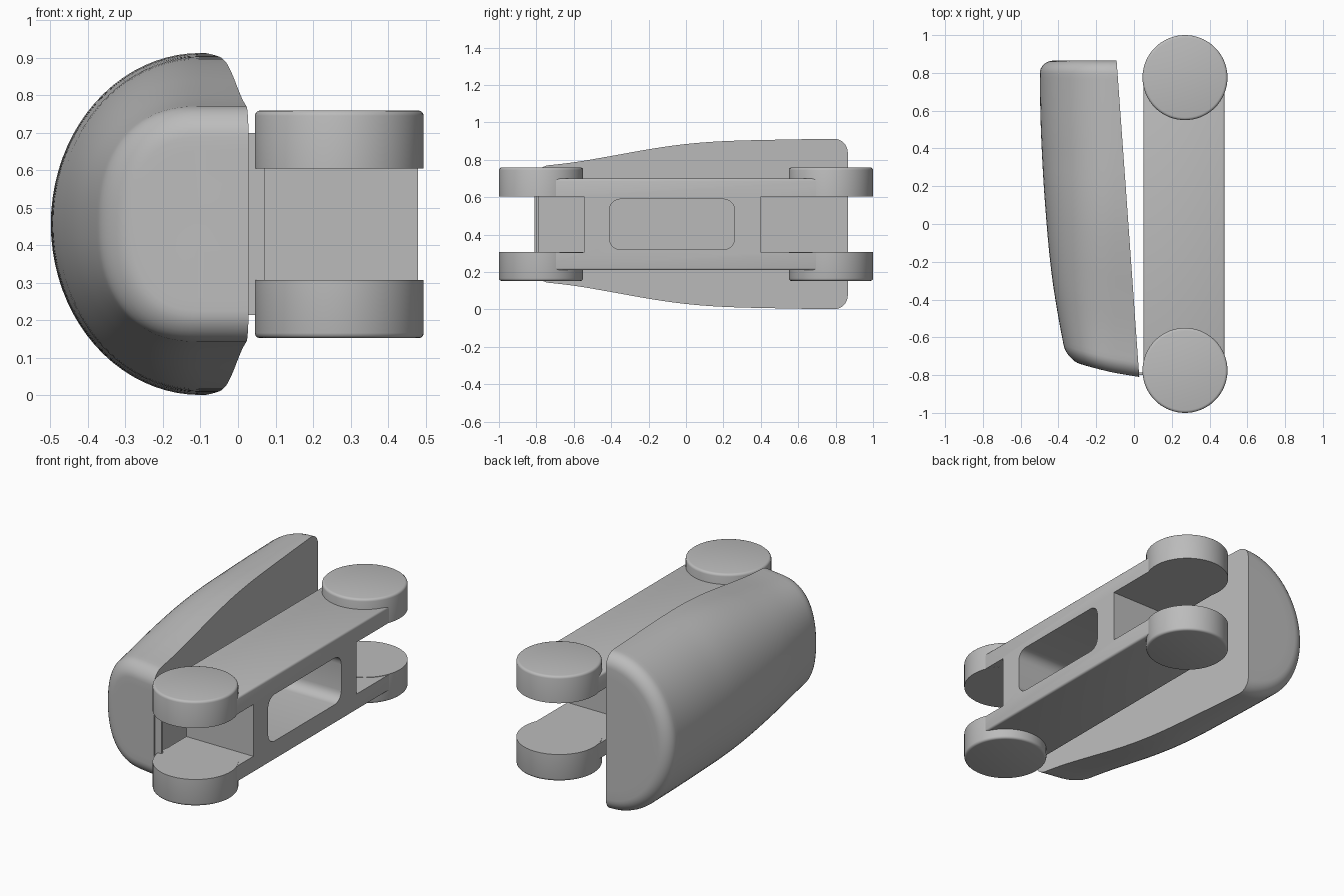
import bpy, bmesh, math
from math import sin, cos, pi

if "Cube" in bpy.data.objects:
    bpy.data.objects.remove(bpy.data.objects["Cube"], do_unlink=True)

grey = bpy.data.materials.new("plain grey")
grey.use_nodes = True
GREY = (0.5, 0.5, 0.5, 1)
grey.diffuse_color = GREY
grey.node_tree.nodes["Principled BSDF"].inputs["Base Color"].default_value = GREY


def finish(name, bm, angle=35):
    bmesh.ops.recalc_face_normals(bm, faces=bm.faces)
    mesh = bpy.data.meshes.new(name)
    bm.to_mesh(mesh)
    bm.free()
    mesh.materials.append(grey)
    obj = bpy.data.objects.new(name, mesh)
    bpy.context.collection.objects.link(obj)
    smooth(obj, angle)
    return obj


def smooth(obj, angle=35):
    bpy.ops.object.select_all(action='DESELECT')
    obj.select_set(True)
    bpy.context.view_layer.objects.active = obj
    bpy.ops.object.shade_smooth_by_angle(angle=math.radians(angle))


def box(name, lo, hi, radius=0, axis=None, segments=3):
    """Box between two corners; bevels all edges or those along one axis."""
    bm = bmesh.new()
    bmesh.ops.create_cube(bm, size=1)
    for v in bm.verts:
        v.co = [(a + b) / 2 + c * (b - a) for a, b, c in zip(lo, hi, v.co)]
    if radius:
        edges = [e for e in bm.edges if axis is None or
                 abs((e.verts[0].co - e.verts[1].co).normalized()[axis]) > 0.9]
        bmesh.ops.bevel(bm, geom=edges, offset=radius, segments=segments,
                        profile=0.5, affect='EDGES')
    return finish(name, bm)


def cut(obj, cutter):
    mod = obj.modifiers.new("cut", 'BOOLEAN')
    mod.operation, mod.solver, mod.object = 'DIFFERENCE', 'EXACT', cutter
    bpy.context.view_layer.objects.active = obj
    bpy.ops.object.modifier_apply(modifier=mod.name)
    bpy.data.objects.remove(cutter, do_unlink=True)


# Arm: long bar with a forked notch at each end and a rounded window
arm = box("arm", (0.05, -0.8, 0.21), (0.48, 0.8, 0.70), 0.012)
cut(arm, box("front_notch", (-0.1, -1, 0.305), (0.6, -0.545, 0.605)))
cut(arm, box("back_notch", (-0.1, 0.40, 0.305), (0.6, 1, 0.605)))
cut(arm, box("window", (-0.1, -0.41, 0.32), (0.6, 0.26, 0.59), 0.06, 0, 6))
smooth(arm)

# Round discs on the four fork tips
for y, end in ((-0.775, "front"), (0.775, "back")):
    for z, level in ((0.23, "lower"), (0.682, "upper")):
        bm = bmesh.new()
        bmesh.ops.create_cone(bm, cap_ends=True, segments=72, radius1=0.225,
                              radius2=0.225, depth=0.155)
        rims = [e for e in bm.edges
                if abs(e.verts[0].co.z - e.verts[1].co.z) < 0.01
                and (e.verts[0].co.z > 0) == (z > 0.45)]
        bmesh.ops.bevel(bm, geom=rims, offset=0.014, segments=3,
                        profile=0.5, affect='EDGES')
        bmesh.ops.translate(bm, verts=bm.verts, vec=(0.27, y, z))
        finish(f"{end}_{level}_disc", bm)

# Thin tab joining the shell to the arm
box("hinge_tab", (0.01, -0.80, 0.215), (0.07, -0.785, 0.70))

# Shell: D-shaped sections lofted along y, flat on the inner side
MID_X, MID_Z, BACK = -0.1, 0.457, 0.865
STATIONS = [(-0.8, -0.36, 0.307), (-0.6, -0.398, 0.33), (-0.4, -0.43, 0.364),
            (-0.2, -0.452, 0.4), (0, -0.468, 0.428), (0.2, -0.481, 0.443),
            (0.5, -0.494, 0.451), (0.87, -0.5, 0.457)]


def size_at(y):
    """Outer x and half height at y, by smooth interpolation."""
    y = min(max(y, STATIONS[0][0]), STATIONS[-1][0])
    i = max(k for k in range(len(STATIONS) - 1) if STATIONS[k][0] <= y)
    p = [STATIONS[max(0, min(len(STATIONS) - 1, i + k))] for k in (-1, 0, 1, 2)]
    w = (y - p[1][0]) / (p[2][0] - p[1][0])
    out = []
    for c in (1, 2):
        span = p[2][0] - p[1][0]
        m0 = (p[2][c] - p[0][c]) / (p[2][0] - p[0][0]) * span
        m1 = (p[3][c] - p[1][c]) / (p[3][0] - p[1][0]) * span
        out.append((2*w**3 - 3*w**2 + 1) * p[1][c] + (w**3 - 2*w**2 + w) * m0
                   + (3*w**2 - 2*w**3) * p[2][c] + (w**3 - w**2) * m1)
    return out


def front_y(x):
    d = max(0, 0.02 - x)
    return -0.81 + 0.15 * d + 0.25 * d * d


# Each ring: (position 0 to 1 along the shell, inset, scale)
LENGTH, ROUND = 1.67, 0.075
caps = [0.01, 0.3, 0.6, 0.85]
arc = [k * pi / 16 for k in range(9)]
rings = [(0, ROUND, s) for s in caps]
rings += [(ROUND * (1 - sin(a)) / LENGTH, ROUND * (1 - cos(a)), 1)
          for a in reversed(arc)]
rings += [(0.06 + 0.88 * k / 28, 0, 1) for k in range(29)]
rings += [(1 - ROUND * (1 - sin(a)) / LENGTH, ROUND * (1 - cos(a)), 1)
          for a in arc]
rings += [(1, ROUND, s) for s in reversed(caps)]

bm = bmesh.new()
loops = []
ARC = 40
for t, inset, scale in rings:
    y0 = front_y(0.02) * (1 - t) + BACK * t
    outer, half = size_at(y0)
    depth = (MID_X - outer - inset) * scale
    half = (half - inset) * scale
    inner = 0.028 - (y0 + 0.81) * 0.12 / 1.675
    # slightly squarer curve towards the front
    power = 0.84 + 0.16 * min(1, t * 1.5)
    pts = [(inner, half)]
    for k in range(ARC + 1):
        a = pi * k / ARC
        c, s = max(0, sin(a)), cos(a)
        pts.append((MID_X - depth * c ** power,
                    half * math.copysign(abs(s) ** power, s)))
    pts.append((inner, -half))
    loops.append([bm.verts.new((x, front_y(x) * (1 - t) + BACK * t, MID_Z + z))
                  for x, z in pts])
for a, b in zip(loops, loops[1:]):
    n = len(a)
    for i in range(n):
        j = (i + 1) % n
        bm.faces.new((a[i], a[j], b[j], b[i]))
for loop in (loops[0], loops[-1]):
    bm.faces.new(loop)
bmesh.ops.remove_doubles(bm, verts=bm.verts, dist=0.0005)
finish("shell", bm, 40)
